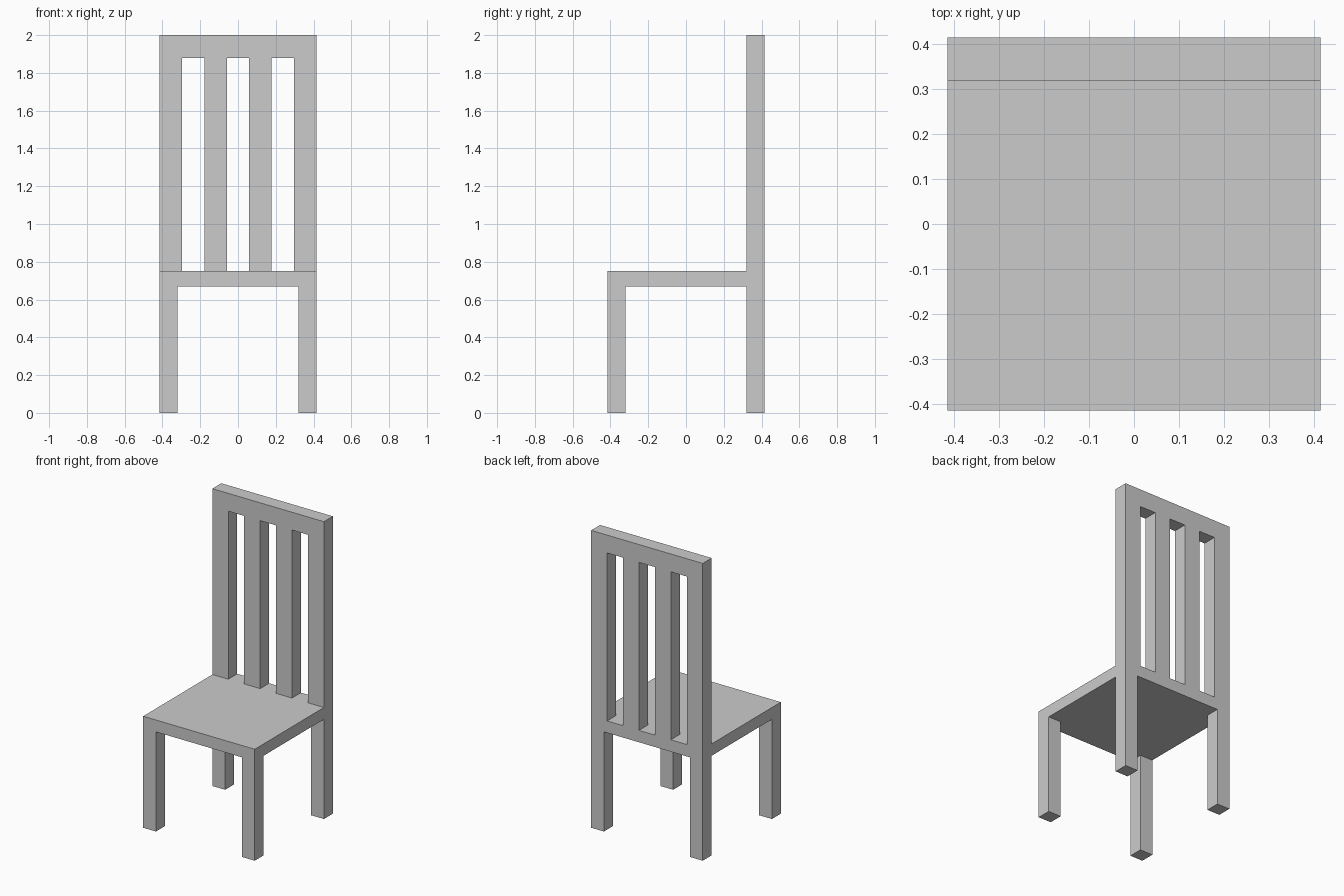
import bpy
import bmesh
from mathutils import Vector

if "Cube" in bpy.data.objects:
    bpy.data.objects.remove(bpy.data.objects["Cube"])

HALF = 0.415            # half width and half depth
LEG = 0.095             # leg and backrest thickness
SEAT_LOW, SEAT_TOP = 0.67, 0.75
HEIGHT = 2.0
SLAT = 2 * HALF / 7     # slats and gaps share one width


def prism(name, profile, direction):
    """Extrude a closed outline of 3D points along a direction."""
    bm = bmesh.new()
    face = bm.faces.new([bm.verts.new(p) for p in profile])
    ext = bmesh.ops.extrude_face_region(bm, geom=[face])
    verts = [g for g in ext["geom"] if isinstance(g, bmesh.types.BMVert)]
    bmesh.ops.translate(bm, verts=verts, vec=Vector(direction))
    bmesh.ops.recalc_face_normals(bm, faces=bm.faces)
    mesh = bpy.data.meshes.new(name)
    bm.to_mesh(mesh)
    bm.free()
    obj = bpy.data.objects.new(name, mesh)
    bpy.context.collection.objects.link(obj)
    return obj


def cut(target, cutter):
    cutter.hide_render = True
    cutter.display_type = 'WIRE'
    mod = target.modifiers.new(cutter.name, 'BOOLEAN')
    mod.operation = 'DIFFERENCE'
    mod.solver = 'EXACT'
    mod.object = cutter


# Chair body: L-shaped side profile across the full width
back = HALF - LEG
side = [(-HALF, 0), (HALF, 0), (HALF, HEIGHT), (back, HEIGHT),
        (back, SEAT_TOP), (-HALF, SEAT_TOP)]
chair = prism("chair", [(-HALF, y, z) for y, z in side], (2 * HALF, 0, 0))

# Cross-shaped space under the seat leaves four legs
a, b = HALF - LEG, HALF + 0.1
cross = [(-a, -b), (a, -b), (a, -a), (b, -a), (b, a), (a, a),
         (a, b), (-a, b), (-a, a), (-b, a), (-b, -a), (-a, -a)]
cut(chair, prism("leg_space_cutter", [(x, y, -0.1) for x, y in cross],
                 (0, 0, SEAT_LOW + 0.1)))

# Three slots leave the posts, slats and top rail of the backrest
for i, name in enumerate(("left", "middle", "right")):
    x0 = (i - 1) * 2 * SLAT - SLAT / 2
    x1 = x0 + SLAT
    slot = [(x0, SEAT_TOP), (x1, SEAT_TOP), (x1, 1.88), (x0, 1.88)]
    cut(chair, prism(f"{name}_slot_cutter", [(x, back - 0.1, z) for x, z in slot],
                     (0, LEG + 0.2, 0)))
